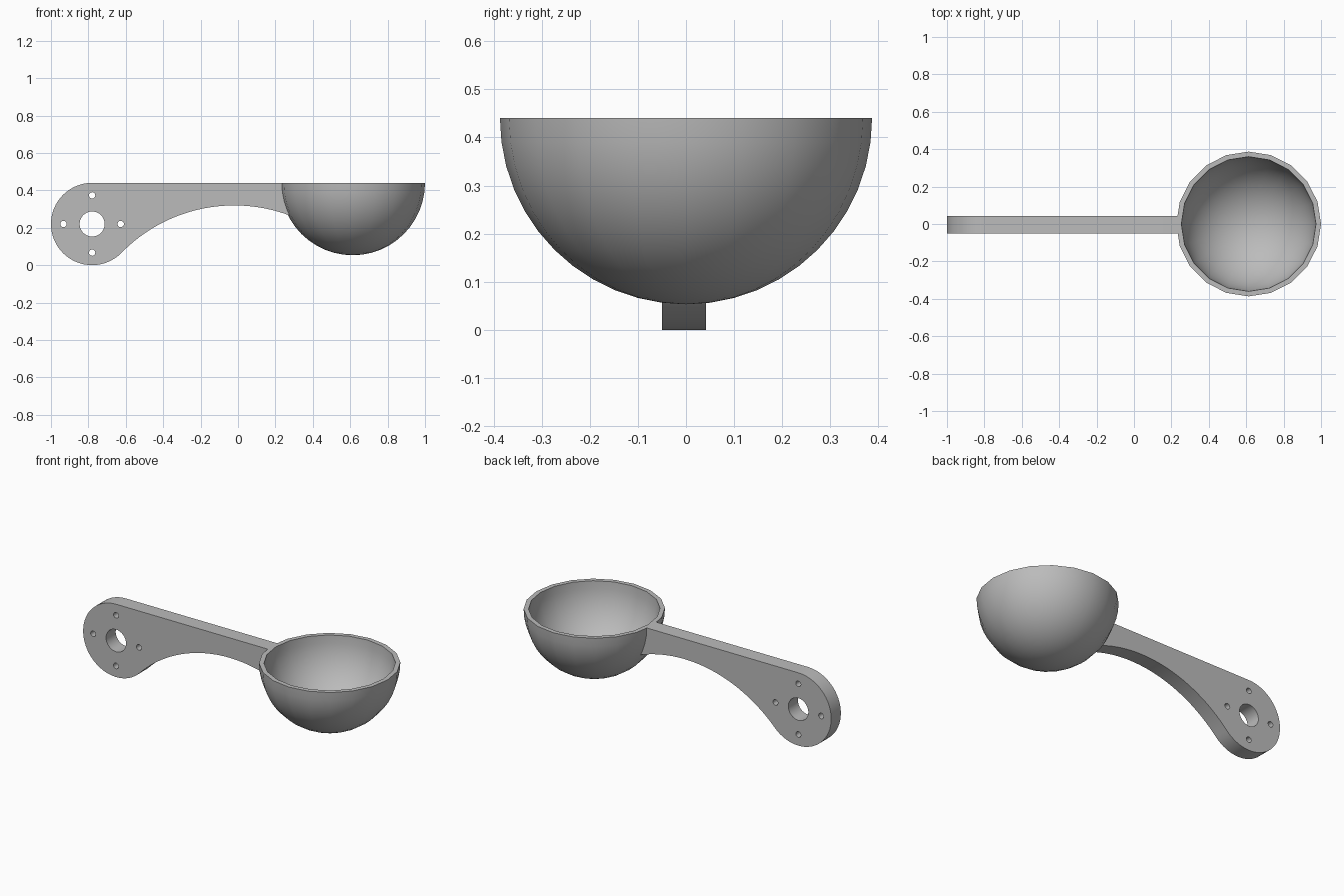
import bpy
import bmesh
from math import sin, cos, pi, radians, sqrt, atan2

cube = bpy.data.objects.get("Cube")
if cube:
    bpy.data.objects.remove(cube, do_unlink=True)

# One plain grey for the whole scoop
grey = bpy.data.materials.new("light grey")
grey.use_nodes = True
colour = (0.5, 0.5, 0.5, 1)
grey.diffuse_color = colour
grey.node_tree.nodes["Principled BSDF"].inputs["Base Color"].default_value = colour

BOWL_X, RIM_Z = 0.613, 0.44
OUTER, INNER = 0.387, 0.36
HUB_X, HUB_Z, HUB_R = -0.78, 0.22, 0.22
ARCH_X, ARCH_Z = -0.02, -0.525


def arc(cx, cz, r, start, end, steps):
    """Points along a circular arc, angles in radians."""
    angles = [start + (end - start) * i / steps for i in range(steps + 1)]
    return [(cx + r * cos(a), cz + r * sin(a)) for a in angles]


def finish(obj):
    obj.data.materials.clear()
    obj.data.materials.append(grey)
    bpy.ops.object.select_all(action="DESELECT")
    obj.select_set(True)
    bpy.context.view_layer.objects.active = obj
    bpy.ops.object.shade_smooth_by_angle(angle=radians(30))


# Bowl: hemispherical shell spun from its wall section
bm = bmesh.new()
section = arc(0, 0, OUTER, -pi / 2, 0, 12) + arc(0, 0, INNER, 0, -pi / 2, 12)
verts = [bm.verts.new((x, 0, z)) for x, z in section]
edges = [bm.edges.new(pair) for pair in zip(verts, verts[1:])]
bmesh.ops.spin(bm, geom=verts + edges, cent=(0, 0, 0), axis=(0, 0, 1),
               angle=2 * pi, steps=20, use_merge=False)
bmesh.ops.remove_doubles(bm, verts=bm.verts, dist=0.0005)
bmesh.ops.recalc_face_normals(bm, faces=bm.faces)
mesh = bpy.data.meshes.new("bowl")
bm.to_mesh(mesh)
bm.free()
bowl = bpy.data.objects.new("bowl", mesh)
bowl.location = (BOWL_X, 0, RIM_Z)
bpy.context.collection.objects.link(bowl)
finish(bowl)

# Handle outline: round hub, arched underside, end buried in the bowl wall
tangent = atan2(HUB_Z - ARCH_Z, HUB_X - ARCH_X)
arch_r = sqrt((HUB_X - ARCH_X) ** 2 + (HUB_Z - ARCH_Z) ** 2) - HUB_R
outline = arc(HUB_X, HUB_Z, HUB_R, pi / 2, tangent + pi, 40)
outline += arc(ARCH_X, ARCH_Z, arch_r, tangent, radians(69.5), 30)[1:]
wall_start = atan2(outline[-1][1] - RIM_Z, outline[-1][0] - BOWL_X) + 2 * pi
outline += arc(BOWL_X, RIM_Z, 0.378, wall_start, pi, 6)

# Shaft hole and four screw holes
loops = [outline, arc(HUB_X, HUB_Z, 0.067, 0, 2 * pi, 32)[:-1]]
for i in range(4):
    x = HUB_X + 0.153 * cos(i * pi / 2)
    z = HUB_Z + 0.153 * sin(i * pi / 2)
    loops.append(arc(x, z, 0.017, 0, 2 * pi, 16)[:-1])

curve = bpy.data.curves.new("handle", "CURVE")
curve.dimensions = "2D"
curve.fill_mode = "BOTH"
curve.extrude = 0.046
for loop in loops:
    spline = curve.splines.new("POLY")
    spline.points.add(len(loop) - 1)
    for point, (x, z) in zip(spline.points, loop):
        point.co = (x, z, 0, 1)
    spline.use_cyclic_u = True
handle = bpy.data.objects.new("handle", curve)
handle.rotation_euler = (pi / 2, 0, 0)
handle.location.y = -0.004
bpy.context.collection.objects.link(handle)
bpy.ops.object.select_all(action="DESELECT")
handle.select_set(True)
bpy.context.view_layer.objects.active = handle
bpy.ops.object.convert(target="MESH")
handle = bpy.context.view_layer.objects.active

# Join the caps to the sides
bm = bmesh.new()
bm.from_mesh(handle.data)
bmesh.ops.remove_doubles(bm, verts=bm.verts, dist=0.0001)
bmesh.ops.recalc_face_normals(bm, faces=bm.faces)
bm.to_mesh(handle.data)
bm.free()
finish(handle)
